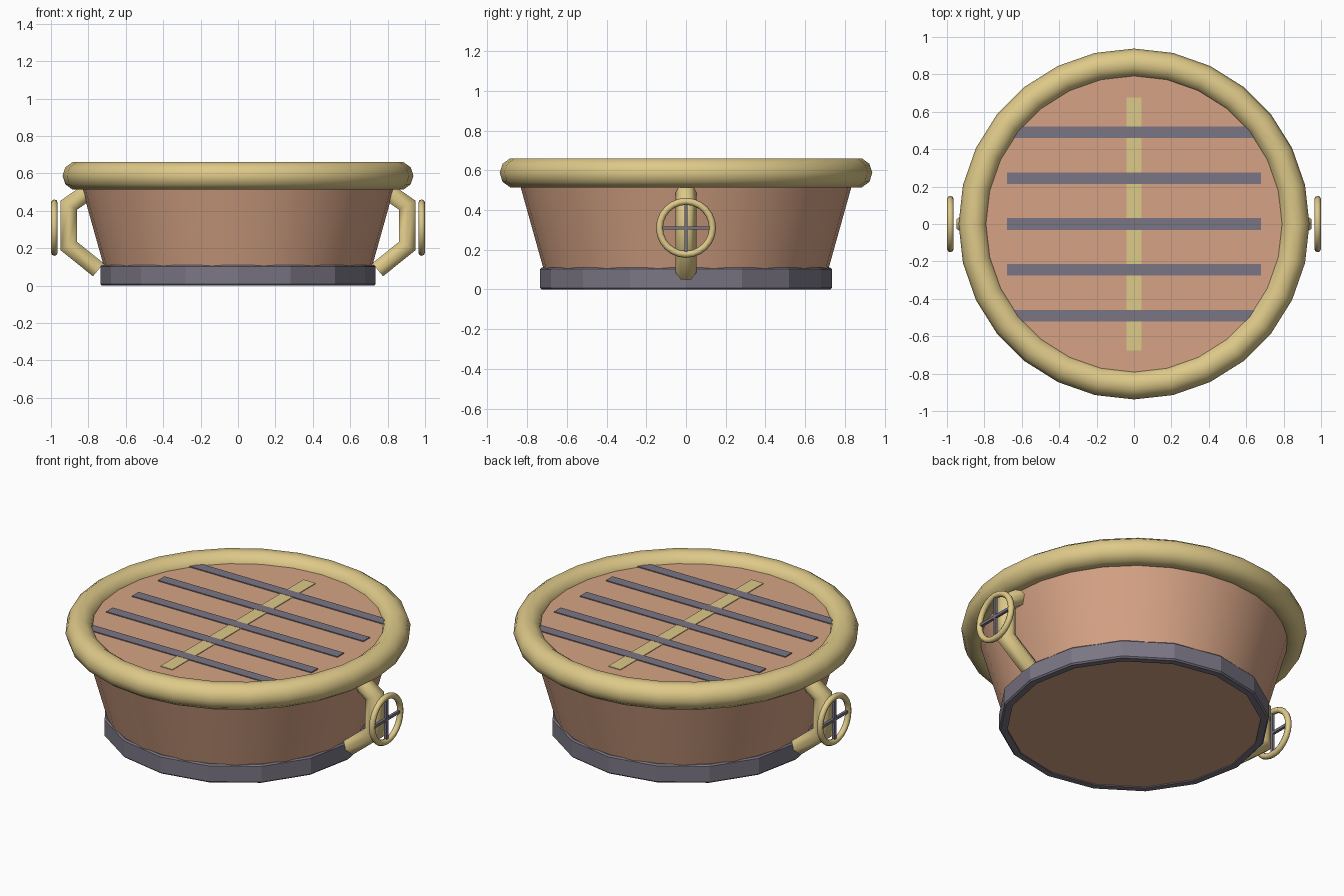
import bpy, bmesh
from math import sin, cos, pi, radians
from mathutils import Vector

cube = bpy.data.objects.get("Cube")
if cube:
    bpy.data.objects.remove(cube, do_unlink=True)


def material(name, rgb):
    m = bpy.data.materials.new(name)
    m.use_nodes = True
    m.diffuse_color = (*rgb, 1)
    m.node_tree.nodes["Principled BSDF"].inputs["Base Color"].default_value = (*rgb, 1)
    return m


WOOD = material("warm wood", (0.67, 0.366, 0.235))
GOLD = material("pale gold", (0.73, 0.585, 0.25))
IRON = material("grey iron", (0.195, 0.181, 0.231))


def finish(name, bm, mat, angle=None):
    """Turn a bmesh into a named object, smooth if an angle is given."""
    bmesh.ops.recalc_face_normals(bm, faces=bm.faces)
    mesh = bpy.data.meshes.new(name)
    bm.to_mesh(mesh)
    bm.free()
    mesh.materials.append(mat)
    obj = bpy.data.objects.new(name, mesh)
    bpy.context.collection.objects.link(obj)
    if angle:
        bpy.ops.object.select_all(action='DESELECT')
        obj.select_set(True)
        bpy.context.view_layer.objects.active = obj
        bpy.ops.object.shade_smooth_by_angle(angle=radians(angle))
    return obj


def skin(bm, rings, closed=False):
    """Bridge successive rings of points with quads; cap open ends."""
    loops = [[bm.verts.new(p) for p in ring] for ring in rings]
    n = len(loops[0])
    for a, b in zip(loops, loops[1:] + loops[:1] if closed else loops[1:]):
        for i in range(n):
            j = (i + 1) % n
            bm.faces.new((a[i], a[j], b[j], b[i]))
    if not closed:
        bm.faces.new(loops[0])
        bm.faces.new(loops[-1])


def lathe(name, profile, sides, mat, closed=False, angle=None):
    bm = bmesh.new()
    turns = [2 * pi * i / sides for i in range(sides)]
    skin(bm, [[(r * cos(t), r * sin(t), z) for t in turns] for r, z in profile], closed)
    return finish(name, bm, mat, angle)


def circle(major, minor, z, sides):
    return [(major + minor * cos(2 * pi * k / sides), z + minor * sin(2 * pi * k / sides))
            for k in range(sides)]


def box(name, centre, size, mat):
    bm = bmesh.new()
    bmesh.ops.create_cube(bm, size=1)
    bmesh.ops.scale(bm, vec=size, verts=bm.verts)
    bmesh.ops.translate(bm, vec=centre, verts=bm.verts)
    return finish(name, bm, mat)


def tube(name, path, radius, sides, mat):
    """Sweep a polygon along a path in the xz plane with mitred corners."""
    pts = [Vector((x, 0, z)) for x, z in path]
    dirs = [(b - a).normalized() for a, b in zip(pts, pts[1:])]
    across = Vector((0, 1, 0))
    rings = []
    for i, p in enumerate(pts):
        before, after = dirs[max(i - 1, 0)], dirs[min(i, len(dirs) - 1)]
        mid = (before + after).normalized()
        out = mid.cross(across) / mid.dot(after)
        rings.append([p + radius * (cos(2 * pi * k / sides) * across
                                    + sin(2 * pi * k / sides) * out)
                      for k in range(sides)])
    bm = bmesh.new()
    skin(bm, rings)
    return finish(name, bm, mat, 61)


# Tapered tub with its flat lid
lathe("tub_body", [(0.69, 0.006), (0.852, 0.585), (0.83, 0.61)], 32, WOOD, angle=30)

# Faceted foot band with small chamfers
lathe("foot_band", [(0.69, 0), (0.727, 0), (0.735, 0.008), (0.735, 0.102),
                    (0.727, 0.11), (0.69, 0.11)], 16, IRON, closed=True)

# Rounded rim
lathe("rim", circle(0.861, 0.077, 0.587, 10), 28, GOLD, closed=True, angle=50)

# Lid strips: one lengthwise, five across it
box("lid_spine", (0, 0, 0.611), (0.08, 1.355, 0.006), GOLD)
for i in range(-2, 3):
    box(f"lid_slat_{i + 3}", (0, i * 0.245, 0.612), (1.36, 0.062, 0.007), IRON)

# Handles, each with a spoked wheel outside it
for side, s in (("left", 1), ("right", -1)):
    tube(f"{side}_handle", [(s * 0.79, 0.51), (s * 0.905, 0.43),
                            (s * 0.905, 0.212), (s * 0.747, 0.085)], 0.052, 6, GOLD)
    wheel = lathe(f"{side}_wheel", circle(0.1335, 0.0175, 0, 8), 24, GOLD, closed=True, angle=50)
    wheel.rotation_euler = (0, pi / 2, 0)
    wheel.location = (s * 0.982, 0, 0.31)
    box(f"{side}_spoke_upright", (s * 0.982, 0, 0.31), (0.016, 0.016, 0.26), IRON)
    box(f"{side}_spoke_level", (s * 0.982, 0, 0.31), (0.016, 0.26, 0.016), IRON)
